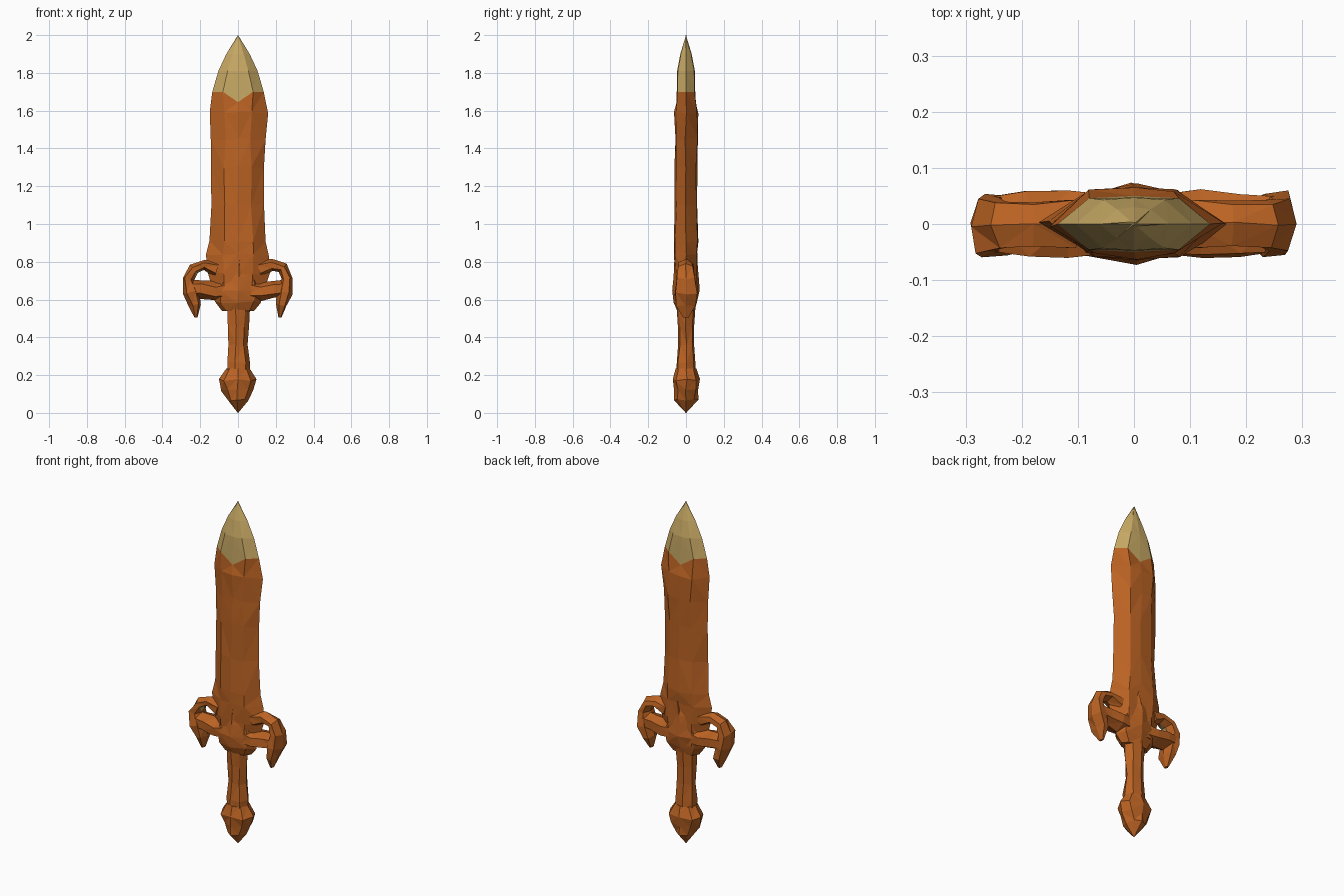
import bpy, bmesh, math, random
from mathutils import Vector

if "Cube" in bpy.data.objects:
    bpy.data.objects.remove(bpy.data.objects["Cube"])

random.seed(4)


def material(name, rgb):
    m = bpy.data.materials.new(name)
    m.diffuse_color = (*rgb, 1)
    m.use_nodes = True
    m.node_tree.nodes["Principled BSDF"].inputs["Base Color"].default_value = m.diffuse_color
    return m


ORANGE = material("burnt orange", (0.50, 0.125, 0.017))
TAN = material("pale tan", (0.58, 0.40, 0.13))


def loft(name, rings, jitter=0.0, tan_rule=None):
    """Skin closed rings of equal point count; jitter gives the hewn look."""
    bm = bmesh.new()
    rows = []
    for i, ring in enumerate(rings):
        j = jitter if 0 < i < len(rings) - 1 else 0
        rows.append([bm.verts.new(Vector(p) + Vector([random.uniform(-j, j) for _ in range(3)]))
                     for p in ring])
    n = len(rows[0])
    for a, b in zip(rows, rows[1:]):
        for k in range(n):
            bm.faces.new((a[k], a[(k + 1) % n], b[(k + 1) % n], b[k]))
    bm.faces.new(rows[0][::-1])
    bm.faces.new(rows[-1])
    bmesh.ops.remove_doubles(bm, verts=bm.verts, dist=0.0005)
    bmesh.ops.triangulate(bm, faces=bm.faces)
    bmesh.ops.recalc_face_normals(bm, faces=bm.faces)
    for f in bm.faces:
        if tan_rule and tan_rule(f.calc_center_median()):
            f.material_index = 1
    me = bpy.data.meshes.new(name)
    bm.to_mesh(me)
    bm.free()
    me.materials.append(ORANGE)
    me.materials.append(TAN)
    ob = bpy.data.objects.new(name, me)
    bpy.context.collection.objects.link(ob)
    return ob


def oval(z, w, d, n=8, cx=0.0):
    return [(cx + w * math.cos(2 * math.pi * k / n), d * math.sin(2 * math.pi * k / n), z)
            for k in range(n)]


def blade_ring(z, w, t, f, dip=0.0, cx=0.0):
    """Flat hexagon with a slight mid ridge; dip lowers the ridge points."""
    return [(cx + w, 0, z), (cx + f, t, z), (0, t + 0.004, z - dip), (cx - f, t, z),
            (cx - w, 0, z), (cx - f, -t, z), (0, -t - 0.004, z - dip), (cx + f, -t, z)]


# Blade body
blade = [(0.60, 0.12, 0.050, 0.07), (0.74, 0.165, 0.055, 0.08), (0.84, 0.168, 0.056, 0.08),
         (0.91, 0.150, 0.056, 0.075), (1.10, 0.143, 0.056, 0.07), (1.30, 0.140, 0.056, 0.07),
         (1.45, 0.146, 0.057, 0.07), (1.59, 0.154, 0.056, 0.075)]
seam = blade_ring(1.70, 0.136, 0.046, 0.08, 0.055)
loft("blade", [blade_ring(*r) for r in blade] + [seam], 0.006)

# Pale blade tip, meeting the body along a dipped seam
tip = [(1.81, 0.104, 0.043, 0.055), (1.90, 0.062, 0.026, 0.03), (2.0, 0, -0.004, 0)]
loft("blade_tip", [seam] + [blade_ring(*r) for r in tip], 0, lambda c: True)

# Guard centre with its point running up the blade
loft("guard_centre", [oval(0.54, 0.085, 0.045), oval(0.585, 0.125, 0.060), oval(0.65, 0.135, 0.070),
                      oval(0.72, 0.105, 0.071), oval(0.77, 0.055, 0.068),
                      oval(0.85, 0.010, 0.060, cx=0.015)], 0.006)

# Handle and pommel
loft("handle", [oval(0.20, 0.062, 0.055, 7), oval(0.27, 0.060, 0.052, 7), oval(0.36, 0.053, 0.044, 7),
                oval(0.46, 0.057, 0.046, 7), oval(0.57, 0.064, 0.052, 7)], 0.004)
loft("pommel", [oval(0.0, 0.001, 0.001), oval(0.07, 0.052, 0.060), oval(0.12, 0.085, 0.066),
                oval(0.175, 0.103, 0.074), oval(0.235, 0.062, 0.055)], 0.006)


def limb(name, side, path):
    """Six-sided bar along x,z points; each point is x, z, half width, half depth."""
    rings = []
    for i, (x, z, w, d) in enumerate(path):
        a, b = path[max(i - 1, 0)], path[min(i + 1, len(path) - 1)]
        t = Vector((b[0] - a[0], b[1] - a[1])).normalized()
        ring = []
        for k in range(6):
            ang = math.pi * k / 3
            u = w * math.cos(ang)
            ring.append((side * (x - t.y * u), d * math.sin(ang) * 1.1, z + t.x * u))
        rings.append(ring)
    # small pale patch on the inner side of the left curl
    return loft(name, rings, 0.005,
                lambda c: c.x < 0 and (c - Vector((-0.205, c.y, 0.735))).length < 0.018)


# Curled guard arms: an upper curl and a lower bar leave a small hole between them
for side, word in ((-1, "left"), (1, "right")):
    limb("guard_curl_" + word, side,
         [(0.11, 0.76, 0.045, 0.045), (0.18, 0.782, 0.030, 0.040), (0.235, 0.765, 0.028, 0.040),
          (0.262, 0.710, 0.032, 0.050), (0.250, 0.640, 0.042, 0.058),
          (0.228, 0.570, 0.030, 0.050), (0.222, 0.505, 0.008, 0.015)])
    limb("guard_arm_" + word, side,
         [(0.05, 0.650, 0.060, 0.055), (0.12, 0.645, 0.050, 0.060),
          (0.19, 0.655, 0.048, 0.058), (0.25, 0.660, 0.045, 0.052)])
